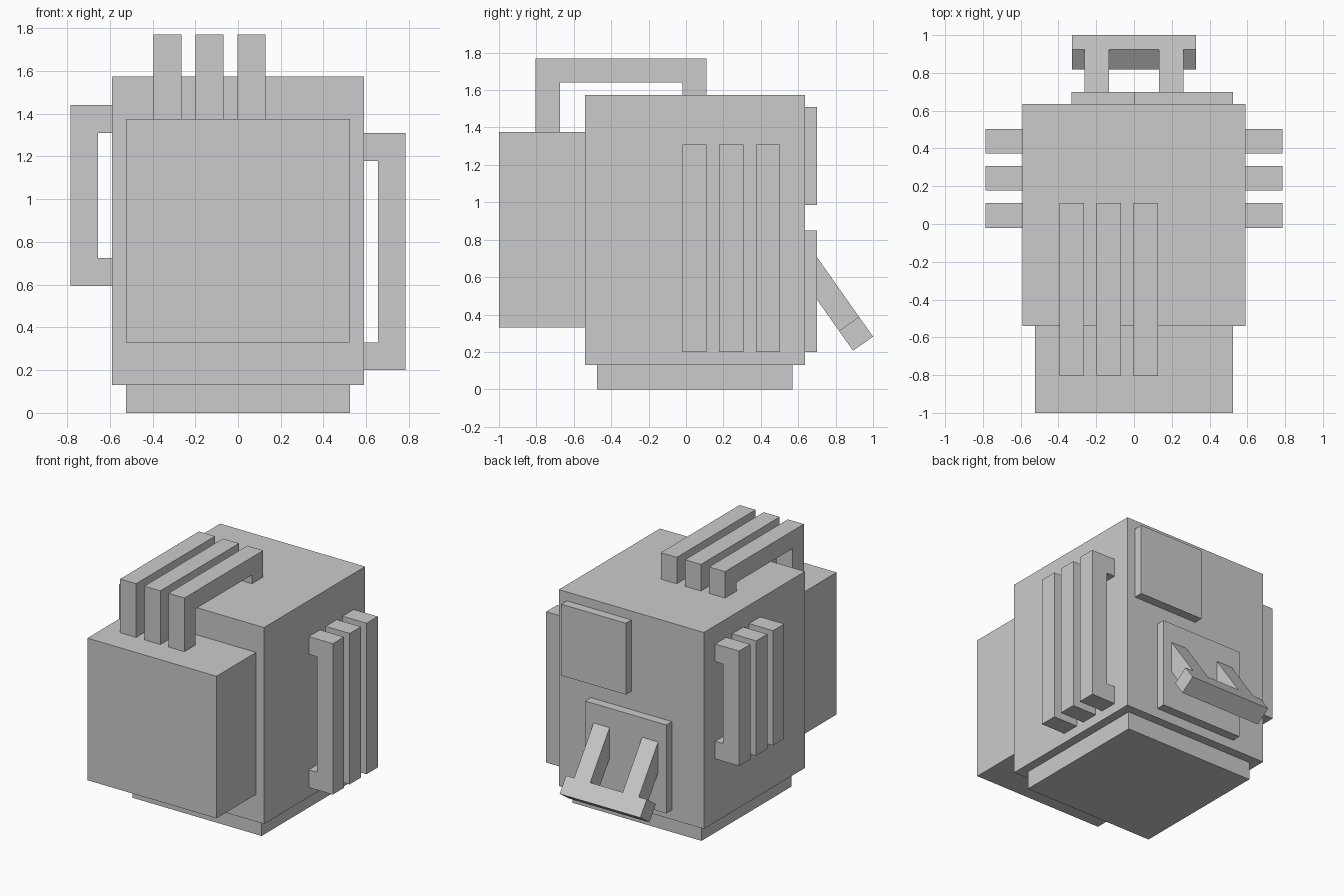
import bpy

if "Cube" in bpy.data.objects:
    bpy.data.objects.remove(bpy.data.objects["Cube"])

AXES = {'X': (0, 1, 2), 'Y': (1, 0, 2)}


def prism(name, profile, lo, hi, axis):
    """Extrude a closed profile from lo to hi along X (profile = y,z) or Y (profile = x,z)."""
    def point(t, p):
        return (t, p[0], p[1]) if axis == 'X' else (p[0], t, p[1])
    n = len(profile)
    verts = [point(lo, p) for p in profile] + [point(hi, p) for p in profile]
    faces = [list(range(n))[::-1], list(range(n, 2 * n))]
    faces += [[i, (i + 1) % n, n + (i + 1) % n, n + i] for i in range(n)]
    mesh = bpy.data.meshes.new(name)
    mesh.from_pydata(verts, [], faces)
    import bmesh
    bm = bmesh.new()
    bm.from_mesh(mesh)
    bmesh.ops.recalc_face_normals(bm, faces=bm.faces)
    bm.to_mesh(mesh)
    bm.free()
    obj = bpy.data.objects.new(name, mesh)
    bpy.context.collection.objects.link(obj)
    return obj


def box(name, x, y, z):
    rect = [(y[0], z[0]), (y[1], z[0]), (y[1], z[1]), (y[0], z[1])]
    return prism(name, rect, x[0], x[1], 'X')


T = 0.13  # pipe thickness

# Main blocks
box("body", (-0.59, 0.59), (-0.54, 0.635), (0.13, 1.575))
box("base", (-0.525, 0.525), (-0.475, 0.57), (0, 0.13))
box("front_block", (-0.525, 0.525), (-1, -0.54), (0.33, 1.375))

# Plates on the back
box("upper_back_plate", (0, 0.525), (0.635, 0.70), (0.985, 1.51))
box("lower_back_plate", (-0.33, 0.33), (0.635, 0.70), (0.2, 0.85))

# Three pipes from the front block over the top
top_profile = [(-0.805, 1.375), (-0.805, 1.77), (0.11, 1.77), (0.11, 1.575),
               (-0.02, 1.575), (-0.02, 1.64), (-0.675, 1.64), (-0.675, 1.375)]
for i in range(3):
    x = -0.395 + i * 0.1965
    prism(f"top_pipe_{i + 1}", top_profile, x, x + T, 'X')

# Three bracket pipes on each side, shorter on the left
for side, s, z0, z1 in (("right", 1, 0.2, 1.31), ("left", -1, 0.595, 1.44)):
    profile = [(s * x, z) for x, z in (
        (0.59, z0), (0.785, z0), (0.785, z1), (0.59, z1),
        (0.59, z1 - T), (0.655, z1 - T), (0.655, z0 + T), (0.59, z0 + T))]
    for i in range(3):
        y = -0.02 + i * 0.1965
        prism(f"{side}_pipe_{i + 1}", profile, y, y + T, 'Y')

# Slanted lever on the back: two arms and a crossbar
arm = [(0.70, 0.707), (0.925, 0.388), (0.818, 0.313), (0.70, 0.48)]
for side, x in (("left", -0.263), ("right", 0.132)):
    prism(f"lever_{side}_arm", arm, x, x + T, 'X')
bar = [(0.925, 0.388), (1.0, 0.282), (0.893, 0.207), (0.818, 0.313)]
prism("lever_crossbar", bar, -0.328, 0.328, 'X')
